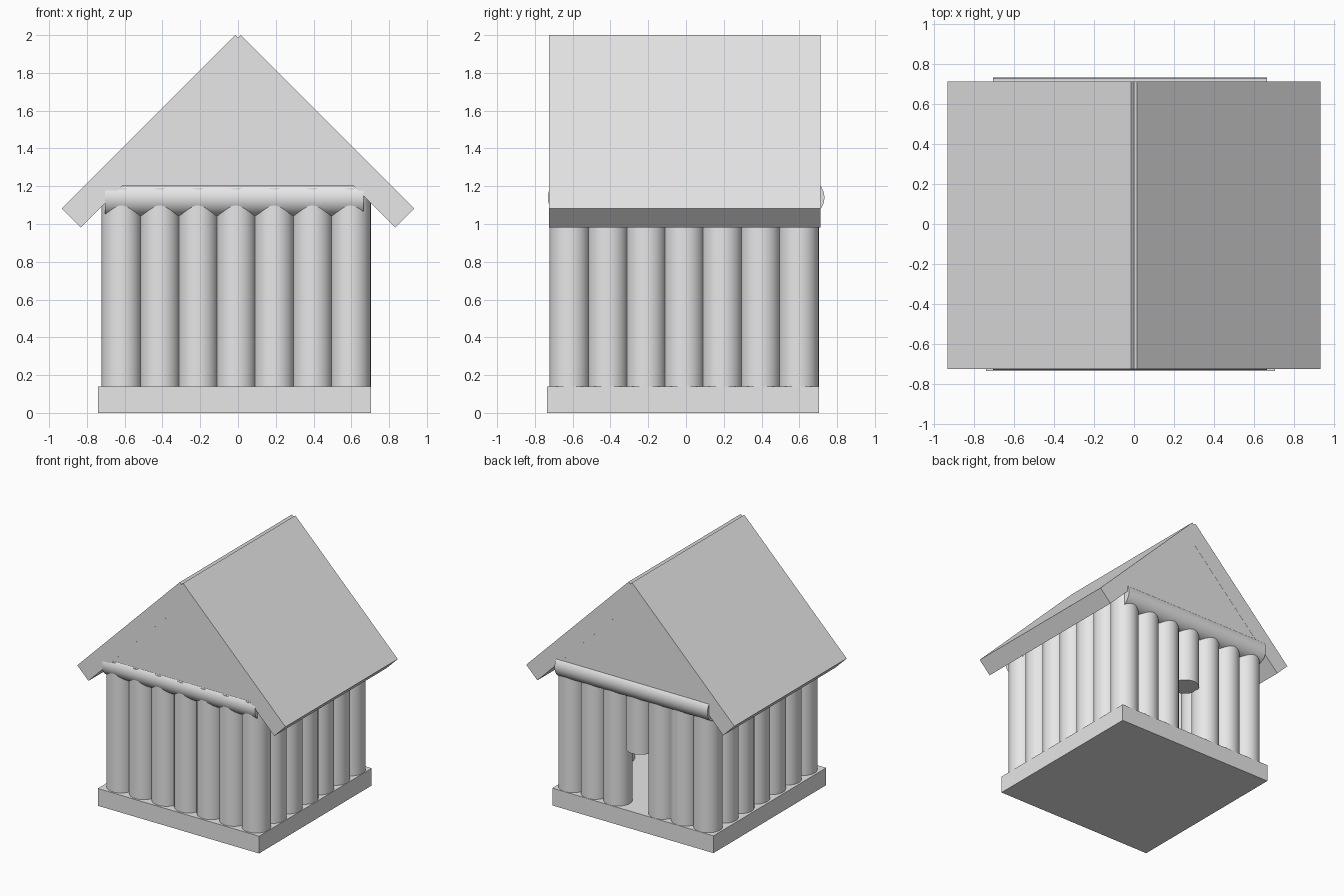
import bpy, bmesh, math
from mathutils import Matrix

cube = bpy.data.objects.get("Cube")
if cube:
    bpy.data.objects.remove(cube, do_unlink=True)

# One plain colour for everything
grey = bpy.data.materials.new("light_grey")
grey.use_nodes = True
colour = (0.8, 0.8, 0.8, 1)
grey.diffuse_color = colour
grey.node_tree.nodes["Principled BSDF"].inputs["Base Color"].default_value = colour


def finish(bm, name, smooth=False):
    bmesh.ops.recalc_face_normals(bm, faces=bm.faces)
    mesh = bpy.data.meshes.new(name)
    bm.to_mesh(mesh)
    bm.free()
    mesh.materials.append(grey)
    obj = bpy.data.objects.new(name, mesh)
    bpy.context.collection.objects.link(obj)
    if smooth:
        bpy.ops.object.select_all(action='DESELECT')
        obj.select_set(True)
        bpy.context.view_layer.objects.active = obj
        bpy.ops.object.shade_smooth_by_angle(angle=math.radians(40))
    return obj


def prism(name, profile, y0, y1):
    """Extrude an x-z profile from y0 to y1."""
    bm = bmesh.new()
    face = bm.faces.new([bm.verts.new((x, y0, z)) for x, z in profile])
    ext = bmesh.ops.extrude_face_region(bm, geom=[face])
    verts = [v for v in ext["geom"] if isinstance(v, bmesh.types.BMVert)]
    bmesh.ops.translate(bm, verts=verts, vec=(0, y1 - y0, 0))
    return finish(bm, name)


def log(name, centre, length, radius, along_x=False):
    bm = bmesh.new()
    turn = Matrix.Rotation(math.pi / 2, 4, 'Y') if along_x else Matrix()
    bmesh.ops.create_cone(bm, cap_ends=True, segments=32, radius1=radius,
                          radius2=radius, depth=length,
                          matrix=Matrix.Translation(centre) @ turn)
    return finish(bm, name, smooth=True)


# Square base slab
FLOOR, EAVE = 0.14, 1.2
prism("base", [(-0.74, 0), (0.705, 0), (0.705, FLOOR), (-0.74, FLOOR)], -0.737, 0.705)

# Ring of upright logs; the one over the doorway in the back wall is cut short
COUNT, STEP, START, R = 7, 0.202, -0.616, 0.107
TOP = EAVE - 0.01
for i in range(COUNT):
    for j in range(COUNT):
        if i not in (0, COUNT - 1) and j not in (0, COUNT - 1):
            continue
        doorway = i == COUNT // 2 and j == COUNT - 1
        bottom = 0.61 if doorway else FLOOR
        name = "door_lintel_log" if doorway else f"wall_log_{i}_{j}"
        log(name, (START + i * STEP, START + j * STEP, (bottom + TOP) / 2),
            TOP - bottom, R)

# Horizontal logs across the front and back walls
for name, y in (("front_beam", -0.632), ("back_beam", 0.633)):
    log(name, (-0.02, y, 1.14), 1.37, 0.1, along_x=True)

# Two roof boards crossing at the ridge
Y0, Y1 = -0.725, 0.713
for name, s in (("left_roof_board", 1), ("right_roof_board", -1)):
    corners = [(0.015, 2.0), (0.933, 1.082), (0.833, 0.982), (-0.085, 1.9)]
    prism(name, [(s * x, z) for x, z in corners], Y0, Y1)

# Triangular gable filling under the boards
prism("gable", [(-0.615, EAVE), (0.615, EAVE), (0, 1.815)], Y0 + 0.001, Y1 - 0.001)
